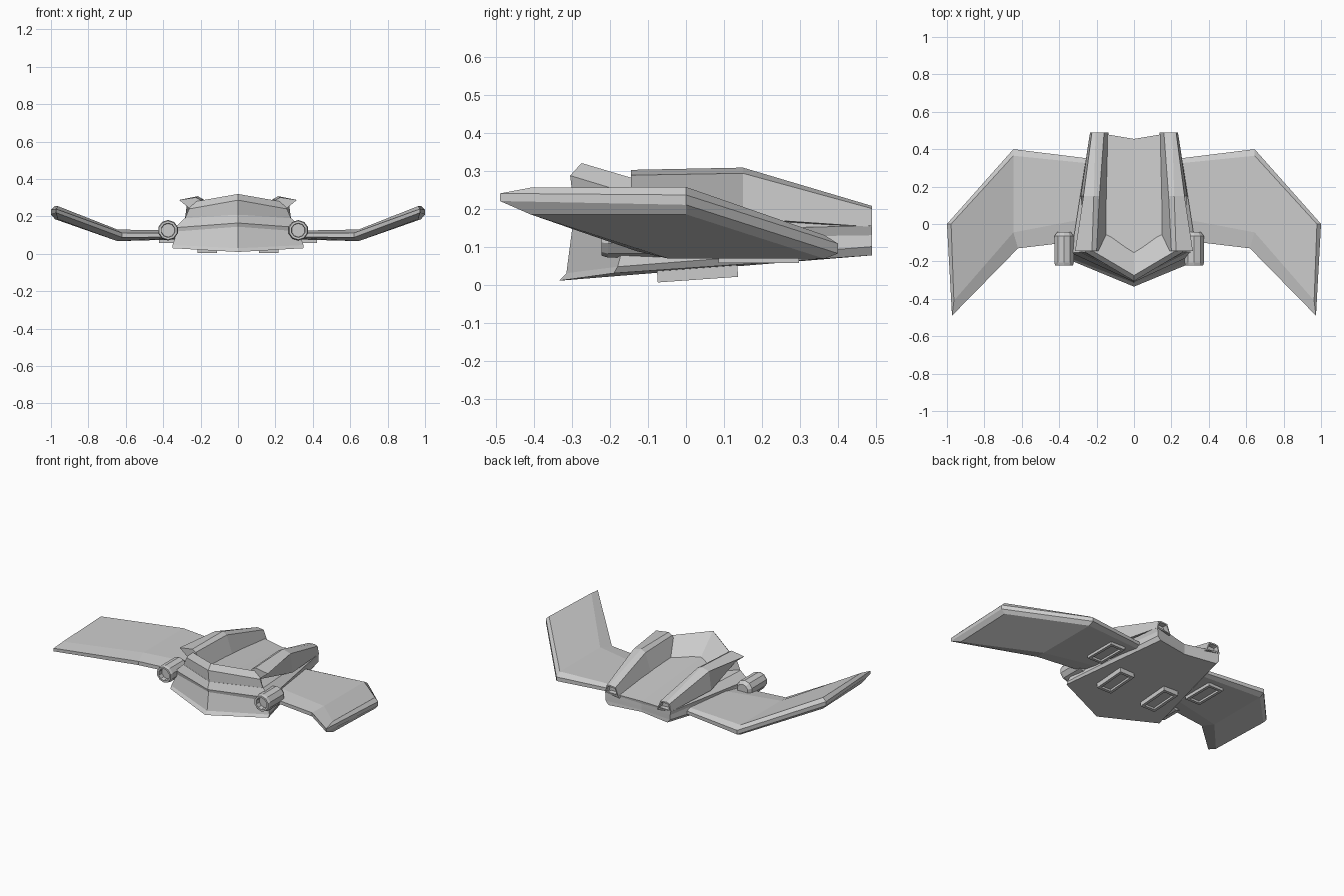
import bpy, bmesh, math
from mathutils import Matrix

if "Cube" in bpy.data.objects:
    bpy.data.objects.remove(bpy.data.objects["Cube"])


def finish(name, bm, mirror=True):
    bmesh.ops.recalc_face_normals(bm, faces=bm.faces[:])
    me = bpy.data.meshes.new(name)
    bm.to_mesh(me)
    bm.free()
    ob = bpy.data.objects.new(name, me)
    bpy.context.scene.collection.objects.link(ob)
    if mirror:
        mod = ob.modifiers.new("Mirror", 'MIRROR')
        mod.use_clip = True
    return ob


def loft(rings, caps):
    """Skin closed rings; caps are index tuples used on both end rings."""
    bm = bmesh.new()
    vs = [[bm.verts.new(p) for p in r] for r in rings]
    n = len(rings[0])
    for a, b in zip(vs, vs[1:]):
        for i in range(n):
            j = (i + 1) % n
            quad = (a[i], a[j], b[j], b[i])
            if any(abs(v.co.x) > 1e-5 for v in quad):   # no wall on mirror plane
                bm.faces.new(quad)
    for r in (vs[0], vs[-1]):
        for c in caps:
            bm.faces.new([r[i] for i in c])
    return bm


def recess(bm, axis, thickness, depth):
    """Inset the face looking furthest along axis and push it inwards."""
    bmesh.ops.recalc_face_normals(bm, faces=bm.faces[:])
    bm.normal_update()
    f = max(bm.faces, key=lambda f: f.normal.dot(axis))
    for t, d in ((thickness, 0), (0.002, -depth)):
        bmesh.ops.inset_region(bm, faces=[f], thickness=t, depth=d)


# Hull half: layers of nose, front corner, rear corner, rear notch
hull = [
    [(0, -.335, .01), (.35, -.19, .03), (.21, .49, .077), (0, .455, .077)],
    [(0, -.315, .03), (.35, -.18, .047), (.23, .49, .10), (0, .455, .09)],
    [(0, -.300, .145), (.325, -.16, .12), (.23, .49, .13), (0, .455, .11)],
    [(0, -.310, .165), (.335, -.155, .14), (.235, .49, .155), (0, .455, .13)],
    [(0, -.295, .21), (.285, -.15, .19), (.21, .49, .16), (0, .455, .145)],
]
finish("hull", loft(hull, [(0, 1, 2, 3)]))

# Canopy half: base, lip, ridge and rear slope, from centre to side
canopy = [
    [(0, -.295, .20), (0, -.305, .287), (0, -.275, .32), (0, -.14, .185)],
    [(.285, -.15, .185), (.262, -.15, .24), (.245, -.13, .277), (.14, -.04, .175)],
]
bm = loft(canopy, [])
bm.verts.ensure_lookup_table()
bm.faces.new(bm.verts[4:8])
finish("canopy", bm)

# Cranked wing: bevelled rim between inset top and bottom outlines
outer = [(.2, -.08), (.62, -.13), (.973, -.49), (1.0, 0), (.645, .40), (.2, .345)]
inner = [(.2, .04), (.645, -.045), (.963, -.41), (.978, 0), (.645, .365), (.2, .32)]
heights = [
    (inner, (.122, .13, .255, .257, .13, .122)),
    (outer, (.11, .112, .24, .236, .108, .11)),
    (outer, (.09, .088, .22, .21, .082, .09)),
    (inner, (.08, .068, .185, .185, .068, .08)),
]
wing = [[(x, y, z) for (x, y), z in zip(pts, zs)] for pts, zs in heights]
finish("wing", loft(wing, [(0, 1, 4, 5), (1, 2, 3, 4)]))

# Dorsal fins: folded blades running to recessed rear nozzles
fin = [
    (-.145, [(.315, .288), (.225, .302), (.2, .288), (.15, .20), (.25, .235)]),
    (.15, [(.27, .293), (.215, .308), (.185, .292), (.14, .16), (.285, .175)]),
    (.49, [(.225, .2), (.205, .207), (.16, .203), (.135, .14), (.235, .152)]),
]
bm = loft([[(x, y, z) for x, z in pts] for y, pts in fin], [(0, 1, 2, 3, 4)])
recess(bm, Matrix.Identity(3)[1], .01, .03)
finish("dorsal_fin", bm)

# Cannons: ten-sided barrels, hollow muzzle, chamfered back
for name, x in (("left_cannon", -.374), ("right_cannon", .322)):
    rings = []
    for y, r in ((-.222, .05), (-.205, .055), (-.065, .055), (-.043, .038)):
        rings.append([(x + r * math.cos(a), y, .126 + r * math.sin(a))
                      for a in (math.tau * (i + .5) / 10 for i in range(10))])
    bm = loft(rings, [tuple(range(10))])
    recess(bm, -Matrix.Identity(3)[1], .012, .03)
    finish(name, bm, mirror=False)

# Landing pads under hull and wings
for name, loc, height, tilt in (("hull_pad", (.165, .03, .034), .042, .07),
                                ("wing_pad", (.37, .192, .07), .026, 0)):
    bm = bmesh.new()
    bmesh.ops.create_cube(bm, size=1, matrix=Matrix.Diagonal((.105, .212, height, 1)))
    recess(bm, -Matrix.Identity(3)[2], .025, .012)
    bm.transform(Matrix.Translation(loc) @ Matrix.Rotation(tilt, 4, 'X'))
    finish(name, bm)
